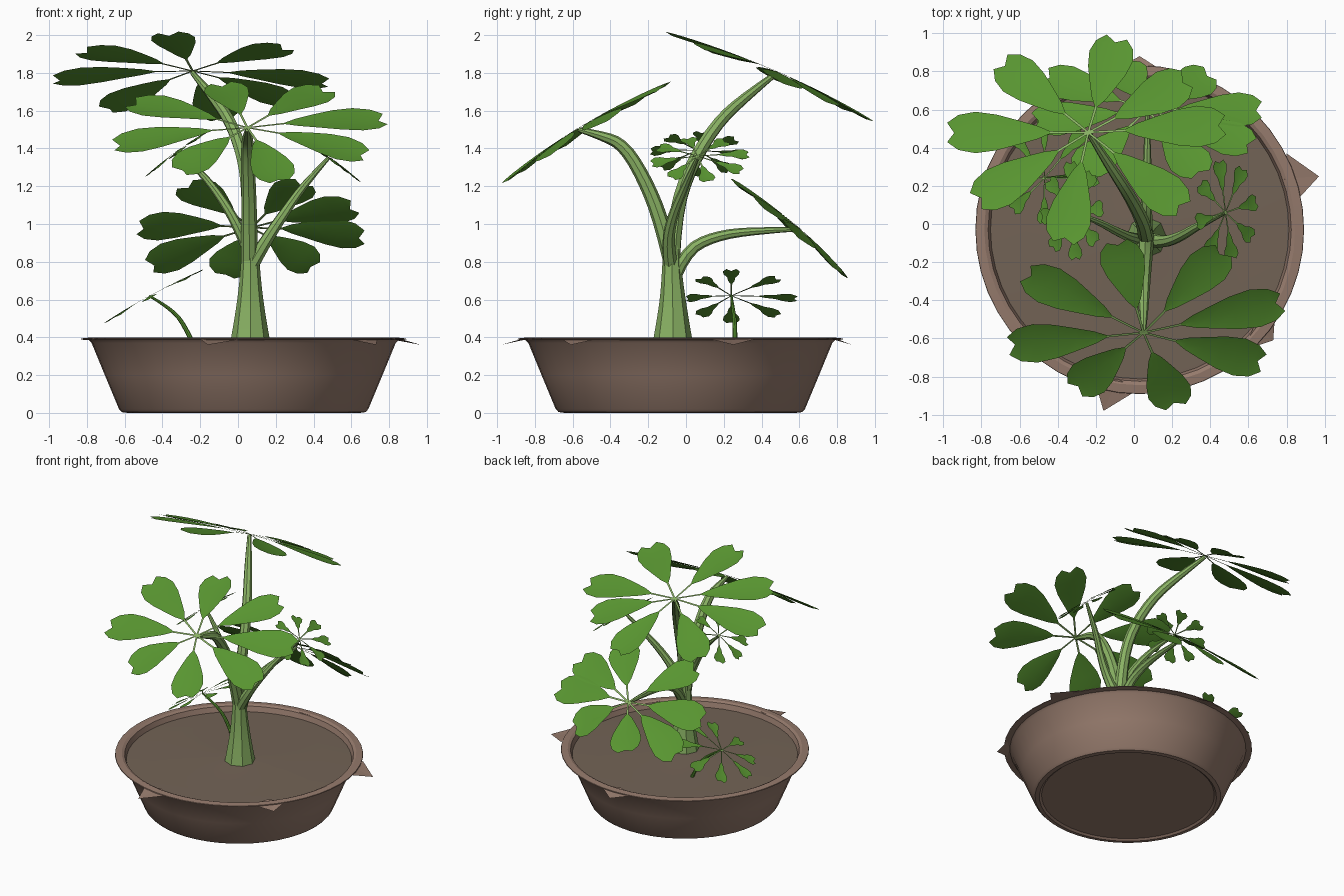
import bpy, math
from mathutils import Vector

if "Cube" in bpy.data.objects:
    bpy.data.objects.remove(bpy.data.objects["Cube"])

CX, CY = 0.03, -0.03   # pot axis


def material(name, rgb):
    m = bpy.data.materials.new(name)
    m.diffuse_color = (*rgb, 1)
    m.use_nodes = True
    m.node_tree.nodes["Principled BSDF"].inputs["Base Color"].default_value = m.diffuse_color
    return m


LEAF = material("leaf green", (0.098, 0.30, 0.030))
STEM = material("stem green", (0.25, 0.44, 0.125))
POT = material("clay brown", (0.30, 0.195, 0.15))
SOIL = material("soil brown", (0.17, 0.125, 0.092))


def mesh_object(name, verts, faces, mats, smooth=None):
    me = bpy.data.meshes.new(name)
    me.from_pydata(verts, [], faces)
    ob = bpy.data.objects.new(name, me)
    bpy.context.collection.objects.link(ob)
    for m in mats:
        me.materials.append(m)
    if smooth:
        activate(ob)
        bpy.ops.object.shade_smooth_by_angle(angle=math.radians(smooth))
    return ob


def activate(ob):
    bpy.ops.object.select_all(action='DESELECT')
    ob.select_set(True)
    bpy.context.view_layer.objects.active = ob


def lathe(name, profile, mat, n=48):
    """Revolve (radius, z) points; first and last points close with a cap when capped by radius 0."""
    verts, faces = [], []
    for r, z in profile:
        for i in range(n):
            a = 2 * math.pi * i / n
            verts.append((CX + r * math.cos(a), CY + r * math.sin(a), z))
    for j in range(len(profile) - 1):
        for i in range(n):
            k = (i + 1) % n
            faces.append((j * n + i, j * n + k, (j + 1) * n + k, (j + 1) * n + i))
    ob = mesh_object(name, verts, faces, [mat])
    activate(ob)
    bpy.ops.object.mode_set(mode='EDIT')
    bpy.ops.mesh.select_all(action='SELECT')
    bpy.ops.mesh.remove_doubles(threshold=0.0005)
    bpy.ops.object.mode_set(mode='OBJECT')
    bpy.ops.object.shade_smooth_by_angle(angle=math.radians(30))
    return ob


def tube(name, pts, mat):
    """Tapered stem through (x, y, z, radius) points."""
    cu = bpy.data.curves.new(name, 'CURVE')
    cu.dimensions = '3D'
    cu.bevel_depth = 1
    cu.bevel_resolution = 2
    cu.use_fill_caps = True
    sp = cu.splines.new('NURBS')
    sp.points.add(len(pts) - 1)
    for p, (x, y, z, r) in zip(sp.points, pts):
        p.co = (x, y, z, 1)
        p.radius = r
    sp.order_u = 3
    sp.use_endpoint_u = True
    sp.resolution_u = 3
    ob = bpy.data.objects.new(name, cu)
    bpy.context.collection.objects.link(ob)
    cu.materials.append(mat)
    activate(ob)
    bpy.ops.object.convert(target='MESH')
    bpy.ops.object.shade_smooth_by_angle(angle=math.radians(35))


# Leaflet outlines: (fraction of length, half width)
BIG = [(0, .006), (.27, .007), (.36, .038), (.5, .07), (.65, .102), (.8, .118), (.92, .1), (1, .055)]
SMALL = [(0, .003), (.42, .005), (.52, .016), (.66, .022), (.78, .04), (.9, .045), (1, .026)]


def cluster(name, hub, slope, tips, outline, droop):
    """Leaflets fan out from hub on a plane z = -slope . (x, y), bending down to the tip."""
    hub, n = Vector(hub), Vector((*slope, 1)).normalized()
    verts, faces, stalks = [], [], []
    for dx, dy in tips:
        tip = Vector((dx, dy, -slope[0] * dx - slope[1] * dy))
        side = n.cross(tip).normalized()
        base = len(verts)
        for k, (t, w) in enumerate(outline):
            mid = hub + tip * t - Vector((0, 0, droop * t * t))
            crease = mid - n * w * 0.12
            if k == len(outline) - 1:      # notched tip
                crease -= tip * 0.05
            verts += [mid - side * w, crease, mid + side * w]
        for k in range(len(outline) - 1):
            a = base + 3 * k
            faces += [(a, a + 3, a + 4, a + 1), (a + 1, a + 4, a + 5, a + 2)]
            stalks += [k == 0] * 2
    ob = mesh_object(name, verts, faces, [LEAF, STEM], 25)
    for p, s in zip(ob.data.polygons, stalks):
        p.material_index = int(s)


def fan(rx0, rx1, ry0, ry1, start, n=8):
    """Ring of n tips on an uneven ellipse."""
    out = []
    for i in range(n):
        a = math.radians(start + 360 * i / n)
        c, s = math.cos(a), math.sin(a)
        out.append((c * (rx1 if c > 0 else rx0), s * (ry1 if s > 0 else ry0)))
    return out


# Pot with flared rim, and soil
lathe("pot", [(0, .012), (.60, .012), (.615, 0), (.645, .004), (.66, .02), (.735, .2), (.805, .37),
              (.82, .385), (.862, .388), (.86, .394), (.815, .399), (.795, .39), (.775, .33)], POT)
lathe("soil", [(0, .375), (.1, .372), (.3, .362), (.6, .358), (.785, .352)], SOIL)

# Torn points on the rim: base, tip, base
SPIKES = [((.80, .37), (.97, .25), (.86, .13)), ((-.2, -.84), (-.16, -.98), (.02, -.87)),
          ((.74, -.47), (.73, -.61), (.58, -.66)), ((-.12, .80), (.03, .88), (.17, .79))]
sv, sf = [], []
for i, (a, b, c) in enumerate(SPIKES):
    inner = ((a[0] + c[0]) * .5 * .95, (a[1] + c[1]) * .5 * .95)
    sv += [(*a, .391), (*b, .36), (*c, .391), (*inner, .396)]
    sf += [(4 * i, 4 * i + 1, 4 * i + 3), (4 * i + 1, 4 * i + 2, 4 * i + 3)]
mesh_object("rim_points", sv, sf, [POT])

# Trunk and branches
tube("trunk", [(.065, -.07, .35, .11), (.065, -.07, .45, .092), (.065, -.07, .6, .068),
               (.065, -.075, .75, .052), (.065, -.075, .88, .046), (.06, -.07, .97, .03)], STEM)
tube("branch_top", [(.065, -.075, .8, .045), (.06, -.06, 1.05, .04), (.045, .02, 1.3, .037),
                    (-.03, .16, 1.53, .033), (-.13, .31, 1.67, .028), (-.24, .48, 1.8, .014)], STEM)
tube("branch_front", [(.06, -.075, .8, .045), (.06, -.13, 1.02, .042), (.055, -.22, 1.24, .038),
                      (.05, -.33, 1.42, .034), (.05, -.45, 1.47, .026), (.05, -.57, 1.5, .012)], STEM)
tube("branch_back", [(.065, -.06, .72, .035), (.065, 0, .86, .032), (.065, .15, .935, .028),
                     (.07, .35, .965, .022), (.07, .6, .972, .01)], STEM)
tube("branch_right", [(.07, -.08, .78, .04), (.14, -.1, .9, .034), (.24, -.07, 1.05, .027),
                      (.35, 0, 1.21, .021), (.48, .06, 1.35, .01)], STEM)
tube("branch_left", [(.06, -.08, .85, .032), (0, -.08, .99, .028), (-.09, -.04, 1.14, .023),
                     (-.2, .02, 1.28, .017), (-.32, .06, 1.385, .008)], STEM)
tube("sprout_stem", [(-.23, .26, .35, .013), (-.28, .26, .46, .012), (-.35, .25, .55, .01),
                     (-.47, .24, .62, .006)], LEAF)

# Large leaf clusters (tips as offsets from the hub, seen from above)
cluster("leaves_top", (-.24, .48, 1.81), (0, .43),
        [(.15, .5), (-.46, .37), (-.74, 0), (-.59, -.36), (-.13, -.58), (.5, -.4), (.72, .04), (.52, .28)],
        BIG, .045)
cluster("leaves_front", (.05, -.57, 1.51), (0, -.6),
        [(-.14, .48), (.42, .43), (.73, .16), (.63, -.16), (.17, -.39), (-.36, -.3), (-.71, -.07), (-.62, .31)],
        BIG, .05)
cluster("leaves_back", (.07, .6, .98), (0, .85),
        [(-.35, -.33), (.28, -.34), (.55, -.19), (.6, 0), (.33, .19), (-.14, .24), (-.54, .18), (-.6, -.06)],
        BIG, .05)

# Small leaf clusters
cluster("leaves_right", (.48, .06, 1.36), (.72, 0), fan(.16, .17, .25, .28, 12), SMALL, .015)
cluster("leaves_left", (-.32, .06, 1.39), (-.72, 0), fan(.17, .16, .25, .27, 5), SMALL, .015)
cluster("sprout_leaves", (-.47, .24, .62), (-.54, 0), fan(.24, .29, .24, .35, 0), SMALL, .015)
